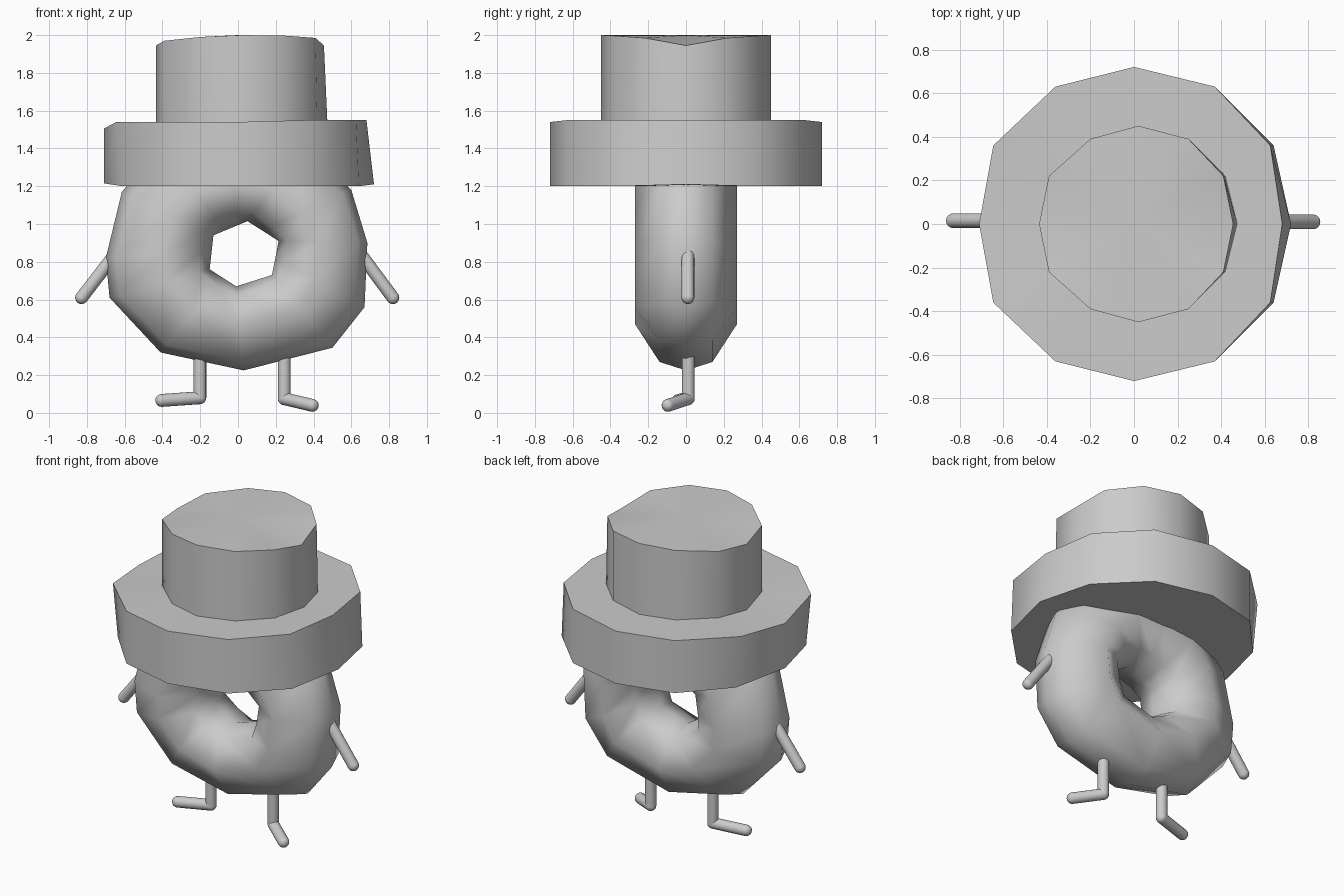
import bpy, bmesh
from mathutils import Vector

if "Cube" in bpy.data.objects:
    bpy.data.objects.remove(bpy.data.objects["Cube"])

grey = bpy.data.materials.new("plain grey")
grey.diffuse_color = (0.6, 0.6, 0.6, 1)
grey.use_nodes = True
grey.node_tree.nodes["Principled BSDF"].inputs["Base Color"].default_value = grey.diffuse_color


def finish(name, bm, angle):
    bmesh.ops.recalc_face_normals(bm, faces=bm.faces)
    me = bpy.data.meshes.new(name)
    bm.to_mesh(me)
    bm.free()
    me.materials.append(grey)
    ob = bpy.data.objects.new(name, me)
    bpy.context.collection.objects.link(ob)
    bpy.ops.object.select_all(action='DESELECT')
    ob.select_set(True)
    bpy.context.view_layer.objects.active = ob
    bpy.ops.object.shade_smooth_by_angle(angle=angle)
    return ob


def drum(name, half):
    """Twelve-sided drum; half = (y, x_bottom, z_bottom, x_top, z_top) from the right point to the left."""
    full = half + [(-y, *rest) for y, *rest in half[-2:0:-1]]
    bm = bmesh.new()
    low = [bm.verts.new((xb, y, zb)) for y, xb, zb, xt, zt in full]
    top = [bm.verts.new((xt, y, zt)) for y, xb, zb, xt, zt in full]
    n = len(full)
    for i in range(n):
        j = (i + 1) % n
        bm.faces.new((low[i], low[j], top[j], top[i]))
    for ring, z in ((low, half[3][2]), (top, half[3][4])):
        centre = bm.verts.new((0, 0, z))
        for i in range(n):
            bm.faces.new((ring[i], ring[(i + 1) % n], centre))
    return finish(name, bm, 0.75)


# hat
drum("hat_brim", [(0, .72, 1.21, .68, 1.55), (.36, .64, 1.2, .625, 1.55),
                  (.63, .37, 1.2, .37, 1.55), (.72, 0, 1.2, 0, 1.54),
                  (.63, -.36, 1.2, -.36, 1.54), (.36, -.61, 1.2, -.645, 1.54),
                  (0, -.71, 1.215, -.71, 1.505)])
drum("hat_crown", [(0, .475, 1.5, .455, 1.945), (.22, .42, 1.5, .41, 1.985),
                   (.39, .25, 1.5, .25, 1.997), (.45, .02, 1.5, .02, 2.0),
                   (.39, -.2, 1.5, -.2, 1.99), (.22, -.39, 1.5, -.39, 1.97),
                   (0, -.435, 1.5, -.435, 1.945)])

# ring body: outer and inner outline points (x, z), joined by an oval section
outline = [((.03, .225), (-.01, .67)), ((.5, .345), (.18, .73)),
           ((.67, .56), (.198, .82)), ((.685, .9), (.215, .91)),
           ((.6, 1.18), (.132, .963)), ((.35, 1.42), (.05, 1.015)),
           ((0, 1.48), (-.01, .99)), ((-.4, 1.42), (-.07, .965)),
           ((-.615, 1.17), (-.13, .94)), ((-.7, .82), (-.14, .85)),
           ((-.68, .61), (-.15, .76)), ((-.41, .32), (-.08, .715))]
section = [(0, 0), (.1, .14), (.55, .27), (.9, .16),
           (1, 0), (.9, -.16), (.55, -.27), (.1, -.14)]
bm = bmesh.new()
rings = []
for (xo, zo), (xi, zi) in outline:
    rings.append([bm.verts.new((xo + (xi - xo) * t, y, zo + (zi - zo) * t)) for t, y in section])
for a in range(len(rings)):
    r, s = rings[a], rings[(a + 1) % len(rings)]
    for k in range(8):
        m = (k + 1) % 8
        bm.faces.new((r[k], r[m], s[m], s[k]))
finish("ring_body", bm, 1.6)


# round-ended limbs following a path
def limb(name, points, radius=.034):
    bm = bmesh.new()
    pts = [Vector(p) for p in points]
    for p in pts:
        ball = bmesh.ops.create_uvsphere(bm, u_segments=16, v_segments=10, radius=radius)
        bmesh.ops.translate(bm, verts=ball["verts"], vec=p)
    for p, q in zip(pts, pts[1:]):
        d = q - p
        tube = bmesh.ops.create_cone(bm, segments=16, radius1=radius, radius2=radius,
                                     depth=d.length, cap_ends=False)["verts"]
        bmesh.ops.rotate(bm, verts=tube, matrix=d.to_track_quat('Z', 'Y').to_matrix())
        bmesh.ops.translate(bm, verts=tube, vec=(p + q) / 2)
    return finish(name, bm, 0.9)


limb("right_arm", [(.62, .01, .88), (.82, .01, .61)])
limb("left_arm", [(-.62, .015, .88), (-.828, .015, .61)])
limb("right_leg", [(.245, .012, .42), (.245, .012, .075), (.393, -.095, .04)])
limb("left_leg", [(-.202, .012, .42), (-.202, .012, .08), (-.404, -.04, .066)])
